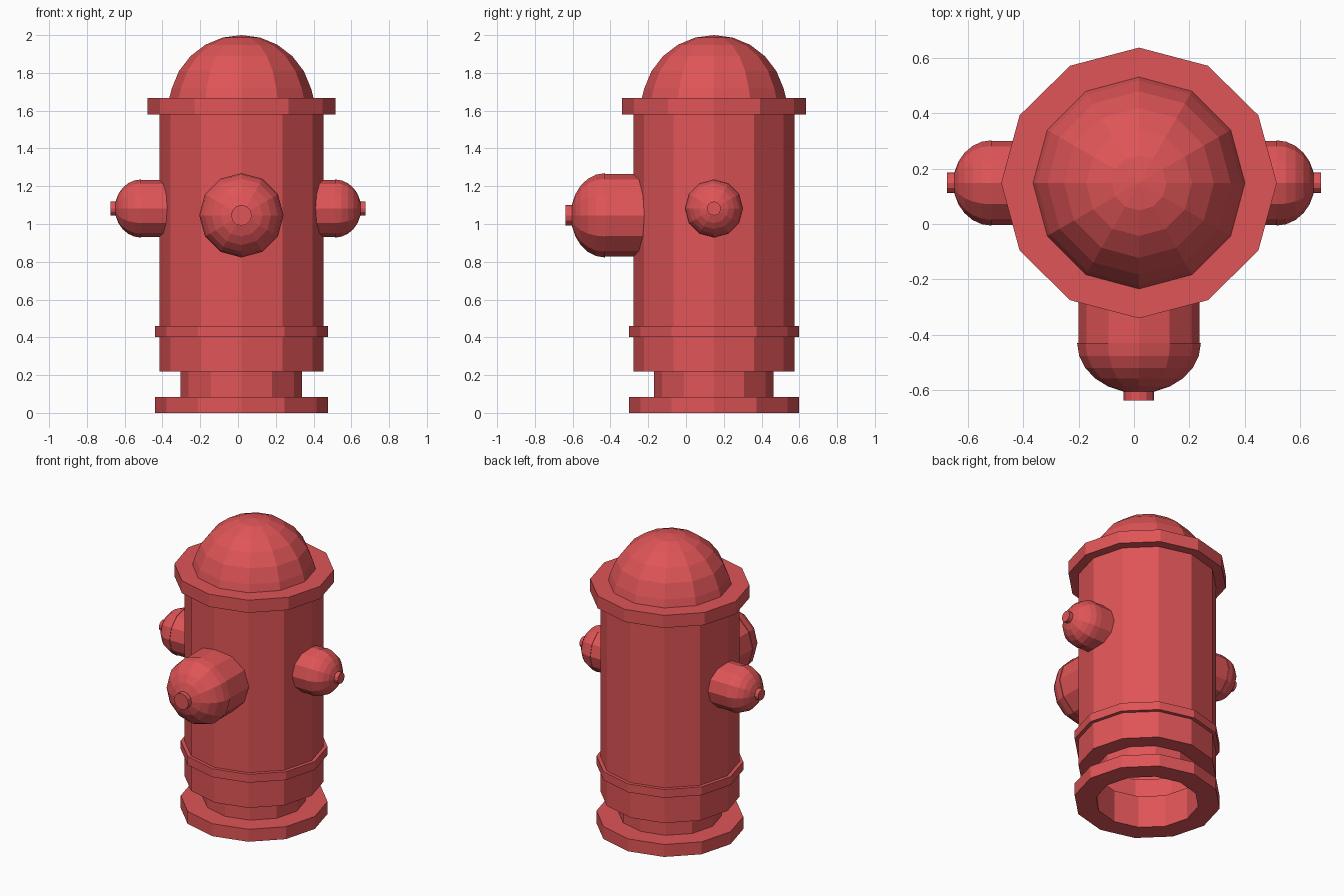
import bpy
from math import sin, cos, pi, radians

if "Cube" in bpy.data.objects:
    bpy.data.objects.remove(bpy.data.objects["Cube"])

SIDES = 12
CX, CY = 0.018, 0.148          # axis of the barrel

red = bpy.data.materials.new("red_paint")
red.diffuse_color = (0.74, 0.09, 0.095, 1)
red.use_nodes = True
red.node_tree.nodes["Principled BSDF"].inputs["Base Color"].default_value = red.diffuse_color


def lathe(name, profile, loc, rot=(0, 0, 0), squash=1.0, closed=False):
    """Spin (radius, height) points, listed bottom to top, around local z."""
    verts, rows = [], []
    for r, z in profile:
        if r < 1e-5:
            rows.append([len(verts)] * SIDES)
            verts.append((0, 0, z))
        else:
            rows.append([len(verts) + i for i in range(SIDES)])
            verts += [(r * cos(2 * pi * i / SIDES), r * squash * sin(2 * pi * i / SIDES), z)
                      for i in range(SIDES)]
    faces = []
    pairs = list(zip(rows, rows[1:])) + ([(rows[-1], rows[0])] if closed else [])
    for a, b in pairs:
        for i in range(SIDES):
            j = (i + 1) % SIDES
            faces.append(list(dict.fromkeys((a[i], a[j], b[j], b[i]))))
    mesh = bpy.data.meshes.new(name)
    mesh.from_pydata(verts, [], faces)
    mesh.materials.append(red)
    obj = bpy.data.objects.new(name, mesh)
    obj.location, obj.rotation_euler = loc, rot
    bpy.context.collection.objects.link(obj)
    return obj


def cap(r, z0, height, first=90):
    """Quarter-round profile from the rim up to the pole."""
    return [(r * sin(radians(a)), z0 + height * cos(radians(a)))
            for a in range(first, -1, -15)]


def nozzle(name, loc, rot, r, start, rim, pole, bolt_r, tip):
    # tube with a slightly wider rounded cap
    lathe(name, [(r * 0.98, start), (r * 0.98, rim)] + cap(r, rim, pole - rim), loc, rot)
    # operating nut on the end
    lathe(name + "_nut", [(bolt_r, pole - 0.03), (bolt_r, tip), (0, tip)], loc, rot)


# foot ring, open in the middle
lathe("base_ring", [(0.322, 0.085), (0.322, 0), (0.458, 0), (0.458, 0.085)],
      (CX, CY, 0), squash=0.982, closed=True)

# neck, barrel, lower collar and top flange
lathe("barrel", [(0.322, 0.085), (0.322, 0.22), (0.434, 0.22), (0.434, 0.403),
                 (0.458, 0.403), (0.458, 0.46), (0.434, 0.46), (0.434, 1.58),
                 (0.497, 1.58), (0.497, 1.666), (0.375, 1.666)],
      (CX, CY, 0), squash=0.982)

# domed bonnet
lathe("dome", [(0.382, 1.666)] + cap(0.382, 1.618, 0.382, first=75), (CX, CY, 0))

# large front outlet and two side outlets
nozzle("front_outlet", (CX, 0, 1.046), (pi / 2, 0, 0), 0.223, 0.2, 0.43, 0.61, 0.055, 0.637)
for side, s in (("right", 1), ("left", -1)):
    nozzle(side + "_outlet", (0, CY, 1.082), (0, s * pi / 2, 0),
           0.154, 0.37, 0.513, 0.652, 0.037, 0.675)
